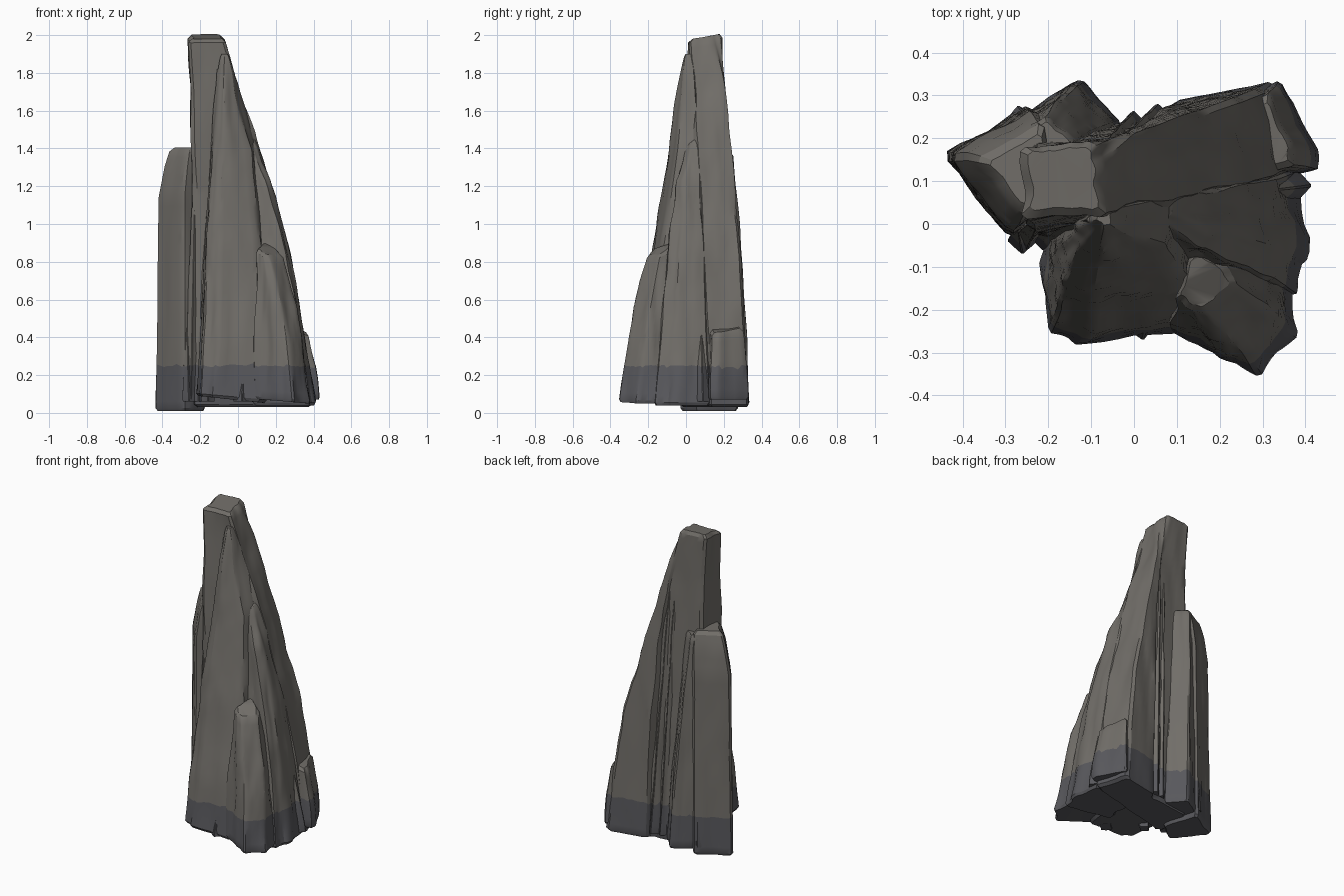
import bpy, bmesh
from mathutils import Vector, noise


def material(name, color):
    m = bpy.data.materials.new(name)
    m.diffuse_color = color
    return m


STONE = material("stone", (0.165, 0.155, 0.14, 1))
DAMP = material("damp_stone", (0.098, 0.098, 0.108, 1))
LINE = 0.25


def outline(corners):
    """Polygon with clipped corners and extra points along each side."""
    pts = []
    for i, c in enumerate(corners):
        a, b = Vector(c), Vector(corners[(i + 1) % len(corners)])
        pts += [a.lerp(b, t) for t in (0.07, 0.22, 0.36, 0.5, 0.64, 0.78, 0.93)]
    return pts


def section(rings, z):
    """Interpolated corner polygon at height z."""
    for (z0, p0), (z1, p1) in zip(rings, rings[1:]):
        if z <= z1:
            t = (z - z0) / (z1 - z0)
            return [Vector(a).lerp(Vector(b), t) for a, b in zip(p0, p1)]
    return [Vector(p) for p in rings[-1][1]]


def shard(name, rings, rough=0.014, seed=0.0, foot=(0, 0), crown=(0, 0)):
    """Split stone column lofted through rings, weathered with upright grooves."""
    z0, z1 = rings[0][0], rings[-1][0]
    n = max(4, int((z1 - z0) / 0.05))
    levels = [z0 + (z1 - z0) * i / n for i in range(n + 1)]
    levels = [z for z in levels if abs(z - LINE) > 0.03] + [LINE]
    levels = sorted(levels + [z0 + 0.015, z1 - 0.02])
    bm = bmesh.new()
    loops = []
    for z in levels:
        pts = outline(section(rings, z))
        c = sum(pts, Vector((0, 0))) / len(pts)
        shrink = 0.93 if z == levels[0] else 0.82 if z == levels[-1] else 1.0
        low = max(0, 1 - (z - z0) / 0.15)
        high = max(0, 1 - (z1 - z) / 0.3)
        loop = []
        for p in pts:
            d = p - c
            q = Vector((p.x * 13 + seed, p.y * 13, z * 1.6))
            g = noise.noise(q) * rough + noise.noise(q * 2.7) * rough * 0.5
            p = c + d * shrink + d.normalized() * g
            jag = noise.noise(Vector((p.x * 45, p.y * 45, seed))) * 0.02
            h = z + (jag if z == LINE else 0)
            h += low * (d.x * foot[0] + d.y * foot[1])
            h += high * (d.x * crown[0] + d.y * crown[1])
            loop.append(bm.verts.new((p.x, p.y, h)))
        loops.append(loop)
    for z, lo, hi in zip(levels, loops, loops[1:]):
        for i in range(len(lo)):
            j = (i + 1) % len(lo)
            f = bm.faces.new((lo[i], lo[j], hi[j], hi[i]))
            f.material_index = 1 if z < LINE else 0
    # bottom and crown caps
    base = bm.faces.new(loops[0][::-1])
    base.material_index = 1
    top = bm.faces.new(loops[-1])
    bmesh.ops.inset_individual(bm, faces=[top], thickness=0.012, depth=0.006)
    bmesh.ops.triangulate(bm, faces=[f for f in bm.faces if len(f.verts) > 4])
    bmesh.ops.recalc_face_normals(bm, faces=bm.faces)
    me = bpy.data.meshes.new(name)
    bm.to_mesh(me)
    bm.free()
    me.materials.append(STONE)
    me.materials.append(DAMP)
    ob = bpy.data.objects.new(name, me)
    bpy.context.collection.objects.link(ob)
    bpy.ops.object.select_all(action='DESELECT')
    bpy.context.view_layer.objects.active = ob
    ob.select_set(True)
    bpy.ops.object.shade_smooth_by_angle(angle=0.5)
    return ob


# tall rear slab: upright on the left, sloping to the right, stepped at the back
shard("main_slab", [
    (0.03, [(-.23, -.04), (.40, .12), (.33, .335), (.09, .285), (.075, .25), (-.23, .21)]),
    (0.40, [(-.24, -.04), (.35, .105), (.30, .32), (.08, .275), (.065, .24), (-.24, .20)]),
    (0.80, [(-.24, -.035), (.27, .085), (.24, .295), (.06, .265), (.045, .23), (-.24, .20)]),
    (1.30, [(-.245, -.02), (.145, .06), (.11, .25), (.03, .24), (.015, .21), (-.245, .19)]),
    (1.70, [(-.25, .0), (.01, .04), (.00, .21), (-.03, .21), (-.045, .195), (-.25, .18)]),
    (1.995, [(-.265, .01), (-.075, .02), (-.08, .14), (-.09, .18), (-.12, .19), (-.265, .18)])],
    seed=1, crown=(0, .15))

# left column with a blunt top
shard("left_column", [
    (0.01, [(-.29, -.035), (-.17, .06), (-.24, .28), (-.445, .16)]),
    (1.15, [(-.29, -.02), (-.17, .06), (-.23, .27), (-.435, .16)]),
    (1.30, [(-.275, .0), (-.17, .06), (-.22, .255), (-.40, .16)]),
    (1.405, [(-.26, .03), (-.17, .06), (-.21, .235), (-.36, .15)])], 0.01, 2)

# rear wedge in line with the left column, its far side receding upward
shard("rear_wedge", [
    (0.04, [(-.30, .14), (-.04, .12), (-.03, .235), (-.12, .345), (-.245, .265)]),
    (0.50, [(-.29, .14), (-.07, .12), (-.065, .225), (-.145, .32), (-.245, .26)]),
    (1.00, [(-.28, .14), (-.10, .12), (-.10, .21), (-.18, .29), (-.24, .25)]),
    (1.38, [(-.26, .14), (-.14, .12), (-.14, .19), (-.205, .25), (-.24, .23)])], 0.01, 3)

# big front shard tapering to the upper edge of the slab
shard("front_shard", [
    (0.075, [(-.21, .02), (-.22, -.08), (-.195, -.25), (-.13, -.28), (.13, -.25), (.20, .10)]),
    (0.40, [(-.20, .02), (-.205, -.08), (-.18, -.22), (-.10, -.25), (.13, -.22), (.19, .10)]),
    (0.90, [(-.17, .02), (-.18, -.05), (-.16, -.14), (-.09, -.175), (.12, -.13), (.16, .09)]),
    (1.40, [(-.13, .03), (-.145, -.02), (-.13, -.06), (-.08, -.095), (.06, -.05), (.10, .07)]),
    (1.75, [(-.10, .03), (-.115, .0), (-.10, -.025), (-.075, -.04), (-.02, -.02), (.0, .05)]),
    (1.90, [(-.085, .04), (-.09, .01), (-.08, .0), (-.07, -.01), (-.055, .0), (-.05, .04)])],
    0.013, 4, foot=(-.1, 0))

# right shard
shard("right_shard", [
    (0.04, [(.08, -.12), (.38, -.17), (.41, -.08), (.385, .14), (.10, .08)]),
    (0.45, [(.06, -.10), (.325, -.13), (.345, -.05), (.335, .12), (.08, .08)]),
    (0.85, [(.05, -.07), (.25, -.10), (.275, -.03), (.26, .10), (.06, .08)]),
    (1.25, [(.02, -.03), (.14, -.05), (.175, .0), (.16, .08), (.03, .07)]),
    (1.45, [(.02, .0), (.07, .0), (.095, .02), (.09, .07), (.03, .06)])],
    0.016, 5, crown=(-.5, .5))

# low front corner shard with the stepped top
shard("front_corner_shard", [
    (0.06, [(.08, -.25), (.21, -.32), (.29, -.35), (.385, -.26), (.37, -.15), (.20, -.05)]),
    (0.40, [(.08, -.23), (.18, -.28), (.26, -.305), (.34, -.22), (.32, -.13), (.18, -.05)]),
    (0.70, [(.09, -.20), (.16, -.24), (.21, -.24), (.285, -.17), (.26, -.10), (.16, -.05)]),
    (0.86, [(.09, -.17), (.13, -.20), (.16, -.20), (.235, -.14), (.21, -.09), (.14, -.06)])],
    0.014, 6, foot=(-.08, 0), crown=(-.3, .4))

# low block at the right end of the slab
shard("right_toe", [
    (0.07, [(.25, .10), (.43, .125), (.425, .18), (.34, .335), (.25, .30)]),
    (0.22, [(.25, .10), (.42, .125), (.415, .18), (.34, .33), (.25, .30)]),
    (0.45, [(.25, .11), (.37, .135), (.365, .18), (.315, .31), (.25, .28)])],
    0.01, 7, crown=(-.4, 0))

# thin splinters filling the cracks: (x, y) at foot, (x, y) at tip, tip height, width
for i, (fx, fy, tx, ty, h, w) in enumerate([
        (-.21, -.03, -.10, .01, 1.82, .035), (-.25, -.03, -.225, .01, 1.36, .035),
        (-.16, -.10, -.12, -.02, 1.45, .04), (.055, .24, -.03, .19, 1.65, .04),
        (.00, .235, -.06, .19, 1.6, .03), (.02, -.23, .07, -.08, 1.05, .05),
        (.33, -.14, .22, -.06, .95, .05), (.38, .09, .16, .06, 1.2, .04),
        (-.27, .24, -.22, .20, 1.3, .035), (-.26, -.04, -.27, -.01, .45, .035)]):
    shard("splinter_%d" % i, [
        (0.06, [(fx - w, fy), (fx, fy - w), (fx + w, fy), (fx, fy + w)]),
        (h, [(tx - w * .3, ty), (tx, ty - w * .3), (tx + w * .3, ty), (tx, ty + w * .3)])],
        0.006, 10 + i)
